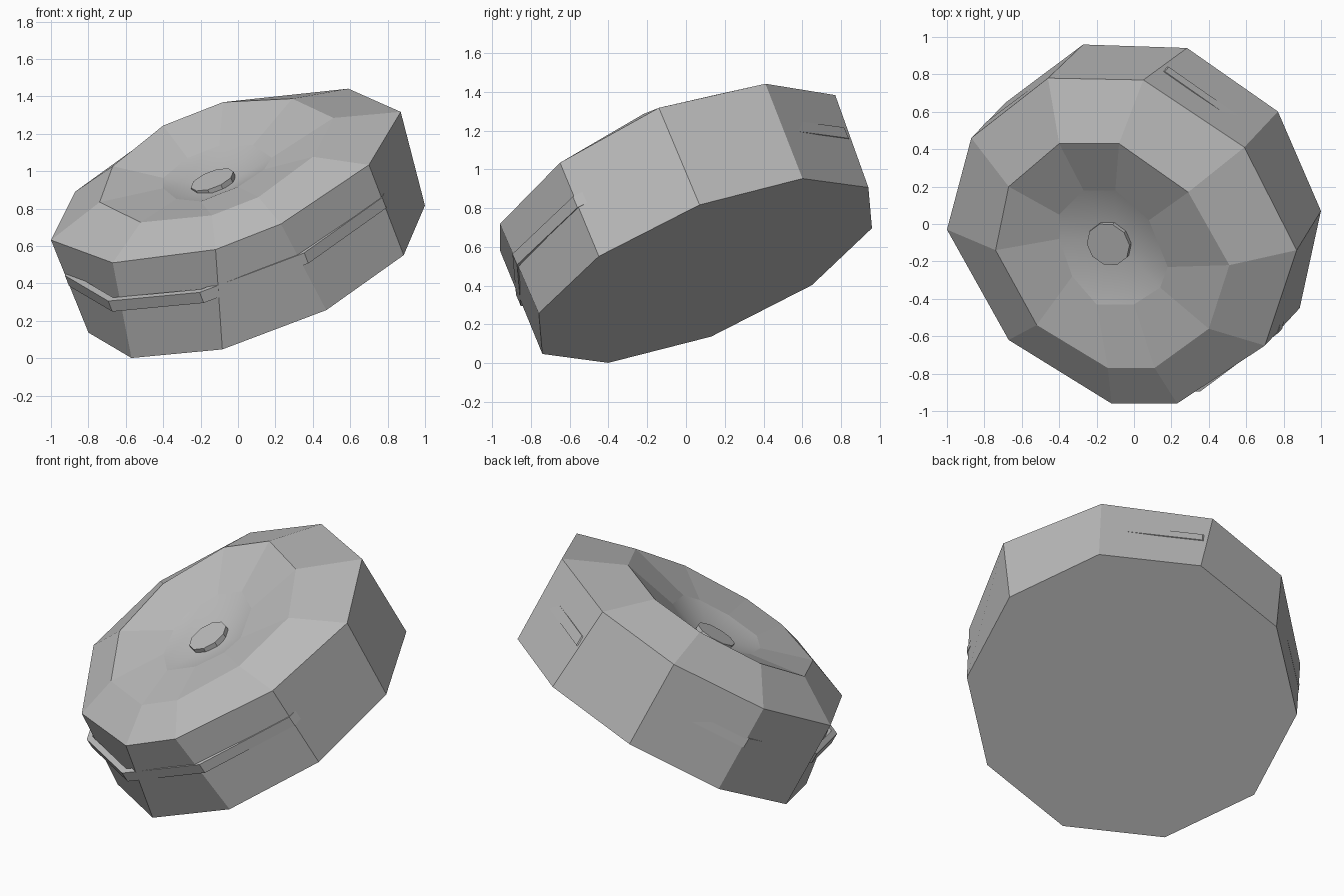
import bpy, bmesh, math
from mathutils import Vector, Matrix

if bpy.data.objects.get("Cube"):
    bpy.data.objects.remove(bpy.data.objects["Cube"])

SIDES = 10
BASE = Vector((0.10, 0.10, 0.477))
AXIS = Vector((-0.339, -0.368, 0.866)).normalized()
U = Vector((0.9, -0.03, 0.34)).normalized()
V = AXIS.cross(U)

grey = bpy.data.materials.new("plain_grey")
grey.use_nodes = True
COLOUR = (0.5, 0.5, 0.5, 1)
grey.diffuse_color = COLOUR
grey.node_tree.nodes["Principled BSDF"].inputs["Base Color"].default_value = COLOUR


def finish(name, bm):
    bmesh.ops.recalc_face_normals(bm, faces=bm.faces)
    mesh = bpy.data.meshes.new(name)
    bm.to_mesh(mesh)
    bm.free()
    mesh.materials.append(grey)
    obj = bpy.data.objects.new(name, mesh)
    bpy.context.collection.objects.link(obj)
    return obj


def regular_ring(bm, radius, height, centre=BASE):
    """Regular ring of vertices across the tilted axis."""
    turn = 2 * math.pi / SIDES
    return [bm.verts.new(centre + AXIS * height
                         + (U * math.cos(i * turn) + V * math.sin(i * turn)) * radius)
            for i in range(SIDES)]


def outline_ring(bm, outline, height, lean=0):
    """Uneven ring: a plan outline dropped on the tilted plane at a height."""
    c = BASE + AXIS * height
    return [bm.verts.new((x, y, c.z - (AXIS.x * (x - c.x) + AXIS.y * (y - c.y)) / AXIS.z
                          + lean * y)) for x, y in outline]


def bridge(bm, a, b):
    for i in range(SIDES):
        j = (i + 1) % SIDES
        bm.faces.new((a[i], a[j], b[j], b[i]))


# Body: flat base, uneven rim, raised shoulder and a smooth central dish
RIM = [(.87, -.14), (.59, .41), (.05, .77), (-.46, .78), (-.87, .46),
       (-1, -.03), (-.67, -.62), (-.12, -.96), (.23, -.96), (.70, -.65)]
SHOULDER = [(.51, -.22), (.29, .17), (-.08, .43), (-.40, .43), (-.67, .20),
            (-.74, -.14), (-.52, -.54), (-.14, -.77), (.11, -.77), (.40, -.56)]
DISH = [(.18, -.23), (.08, .02), (-.10, .18), (-.27, .18), (-.40, .05),
        (-.40, -.08), (-.33, -.28), (-.20, -.43), (0, -.43), (.14, -.34)]
bm = bmesh.new()
base = regular_ring(bm, 0.962, 0)
rim = outline_ring(bm, RIM, 0.555)
shoulder = outline_ring(bm, SHOULDER, 0.69, 0.06)
dish = outline_ring(bm, DISH, 0.61)
bm.faces.new(base[::-1])
for lower, upper in ((base, rim), (rim, shoulder), (shoulder, dish)):
    bridge(bm, lower, upper)
middle = bm.verts.new(BASE + AXIS * 0.5 + Vector((-0.03, 0, 0)))
for i in range(SIDES):
    bm.faces.new((dish[i], dish[(i + 1) % SIDES], middle)).smooth = True
finish("body", bm)

# Thin band around the middle of the side wall
bm = bmesh.new()
loops = [regular_ring(bm, r, h) for r, h in
         ((0.968, 0.29), (0.968, 0.355), (0.93, 0.355), (0.93, 0.29))]
for k in range(4):
    bridge(bm, loops[k], loops[(k + 1) % 4])
finish("side_band", bm)

# Small button in the dish
bm = bmesh.new()
spot = BASE + Vector((-0.045, 0, -0.015))
low, high = (regular_ring(bm, 0.122, h, spot) for h in (0.49, 0.57))
bridge(bm, low, high)
bm.faces.new(low[::-1])
bm.faces.new(high)
finish("button", bm)
